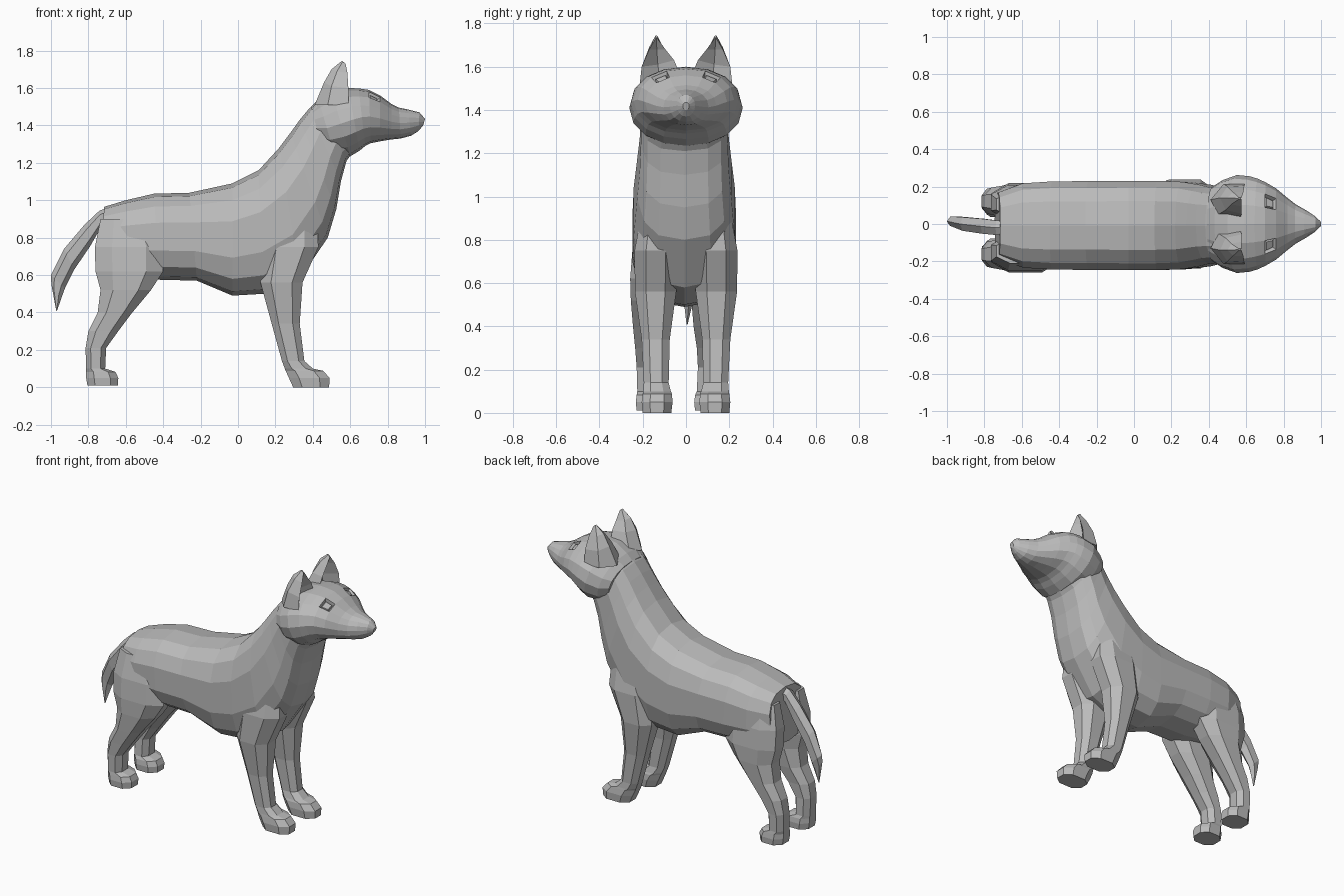
import bpy, bmesh, math
from mathutils import Vector

fur = bpy.data.materials.new("grey_fur")
fur.diffuse_color = (0.5, 0.5, 0.5, 1)


def loft(bm, rings):
    """Skin a list of equal-length vertex rings and close both ends."""
    vs = [[bm.verts.new(p) for p in r] for r in rings]
    n = len(vs[0])
    for a, b in zip(vs, vs[1:]):
        for i in range(n):
            j = (i + 1) % n
            bm.faces.new((a[i], a[j], b[j], b[i]))
    bm.faces.new(vs[0][::-1])
    bm.faces.new(vs[-1])


def finish(name, bm):
    bmesh.ops.remove_doubles(bm, verts=bm.verts, dist=0.0005)
    bmesh.ops.recalc_face_normals(bm, faces=bm.faces)
    me = bpy.data.meshes.new(name)
    bm.to_mesh(me)
    bm.free()
    me.materials.append(fur)
    ob = bpy.data.objects.new(name, me)
    bpy.context.collection.objects.link(ob)
    return ob


def oval(top_x, top_z, low_x, low_z, half, sides, power, cy=0.0):
    """Rounded section between a top and a bottom point of the side profile."""
    top, low = Vector((top_x, cy, top_z)), Vector((low_x, cy, low_z))
    mid, up = (top + low) / 2, (top - low) / 2
    pts = []
    for k in range(sides):
        a = 2 * math.pi * k / sides + math.pi / 2
        c, s = math.cos(a), math.sin(a)
        c = math.copysign(abs(c) ** power, c) if abs(c) > 1e-6 else 0
        s = math.copysign(abs(s) ** power, s) if abs(s) > 1e-6 else 0
        pts.append(mid + up * s + Vector((0, half * c, 0)))
    return pts


# body and neck: top x, top z, bottom x, bottom z, half width
BODY = [
    (-.715, .965, -.745, .62, .18), (-.60, 1.0, -.58, .60, .23),
    (-.45, 1.035, -.42, .575, .24), (-.26, 1.04, -.22, .57, .242),
    (-.03, 1.09, -.03, .49, .243), (.11, 1.16, .14, .50, .243),
    (.22, 1.28, .33, .58, .238), (.28, 1.36, .48, .80, .222),
    (.33, 1.43, .525, .95, .21), (.38, 1.49, .55, 1.10, .205),
    (.43, 1.53, .58, 1.21, .203), (.52, 1.55, .63, 1.28, .18)]
bm = bmesh.new()
loft(bm, [oval(*r, 14, .75, -.008) for r in BODY])
finish("body", bm)

# head with cheeks and muzzle
HEAD = [
    (.39, 1.50, .45, 1.27, .20), (.43, 1.54, .52, 1.23, .235),
    (.50, 1.585, .60, 1.235, .262), (.59, 1.60, .65, 1.265, .255),
    (.645, 1.598, .68, 1.29, .242), (.70, 1.59, .71, 1.305, .222),
    (.76, 1.56, .76, 1.315, .19), (.82, 1.515, .82, 1.325, .14),
    (.86, 1.495, .87, 1.33, .105), (.91, 1.485, .925, 1.345, .075),
    (.97, 1.47, .965, 1.37, .042), (1.0, 1.435, .99, 1.40, .015)]
bm = bmesh.new()
loft(bm, [oval(*r, 16, .95) for r in HEAD])
bmesh.ops.recalc_face_normals(bm, faces=bm.faces)
# eye sockets sunk into the nearest face on each side
for side in (-1, 1):
    eye = Vector((.735, side * .13, 1.53))
    bm.faces.ensure_lookup_table()
    face = min(bm.faces, key=lambda f: (f.calc_center_median() - eye).length)
    bmesh.ops.inset_individual(bm, faces=[face], thickness=.012, depth=-.022)
    bmesh.ops.inset_individual(bm, faces=[face], thickness=.008, depth=.012)
finish("head", bm)

# ears: rings run outer edge, back, inner edge, hollow front
EAR = [
    [(.59, .215, 1.51), (.48, .215, 1.51), (.41, .13, 1.51),
     (.45, .05, 1.54), (.57, .03, 1.57), (.53, .12, 1.53)],
    [(.59, .205, 1.60), (.50, .20, 1.61), (.46, .14, 1.63),
     (.49, .075, 1.63), (.575, .055, 1.63), (.525, .13, 1.61)],
    [(.585, .17, 1.68), (.53, .17, 1.69), (.50, .14, 1.70),
     (.52, .105, 1.69), (.575, .095, 1.68), (.54, .135, 1.68)],
    [(.575, .14, 1.73), (.56, .142, 1.742), (.555, .137, 1.745),
     (.56, .132, 1.742), (.575, .132, 1.73), (.57, .136, 1.735)]]
for side, label in ((-1, "right"), (1, "left")):
    bm = bmesh.new()
    loft(bm, [[(x, side * y, z) for x, y, z in r] for r in EAR])
    finish(label + "_ear", bm)

# legs: z, back x, front x, inner y, outer y
FRONT_LEG = [
    (.95, .16, .42, .06, .20), (.75, .13, .43, .04, .238),
    (.56, .12, .345, .045, .236), (.34, .18, .33, .075, .205),
    (.14, .235, .355, .08, .195), (.10, .25, .40, .07, .198),
    (.088, .255, .455, .065, .20), (.05, .272, .49, .062, .205),
    (0, .295, .487, .068, .20)]
HIND_LEG = [
    (.90, -.735, -.45, .06, .19), (.75, -.765, -.40, .04, .228),
    (.62, -.762, -.40, .04, .238), (.52, -.735, -.465, .045, .235),
    (.40, -.75, -.565, .055, .225), (.30, -.80, -.64, .07, .215),
    (.21, -.815, -.705, .075, .208), (.10, -.812, -.71, .07, .205),
    (.082, -.812, -.655, .062, .208), (.05, -.812, -.64, .058, .212),
    (.01, -.805, -.642, .062, .208)]


def leg_ring(z, xb, xf, yi, yo, side, cy):
    """Box section with cut corners."""
    cx, cw = (xf - xb) * .25, (yo - yi) * .27
    pts = [(xb + cx, yi), (xf - cx, yi), (xf, yi + cw), (xf, yo - cw),
           (xf - cx, yo), (xb + cx, yo), (xb, yo - cw), (xb, yi + cw)]
    return [(x, cy + side * y, z) for x, y in pts]


for side, label in ((-1, "right"), (1, "left")):
    for part, table, cy in (("front_leg", FRONT_LEG, 0), ("hind_leg", HIND_LEG, -.02)):
        bm = bmesh.new()
        loft(bm, [leg_ring(*r, side, cy) for r in table])
        finish(label + "_" + part, bm)

# tail: outer x, outer z, inner x, inner z, half width, centre y
TAIL = [
    (-.68, .965, -.69, .88, .04, -.02), (-.74, .945, -.73, .86, .045, -.02),
    (-.82, .87, -.79, .755, .046, -.012), (-.93, .74, -.875, .63, .042, 0),
    (-1.0, .60, -.925, .53, .03, .015), (-.998, .55, -.945, .475, .02, .01),
    (-.972, .41, -.968, .408, .003, .005)]
bm = bmesh.new()
loft(bm, [oval(xo, zo, xi, zi, h, 6, 1, cy) for xo, zo, xi, zi, h, cy in TAIL])
finish("tail", bm)
